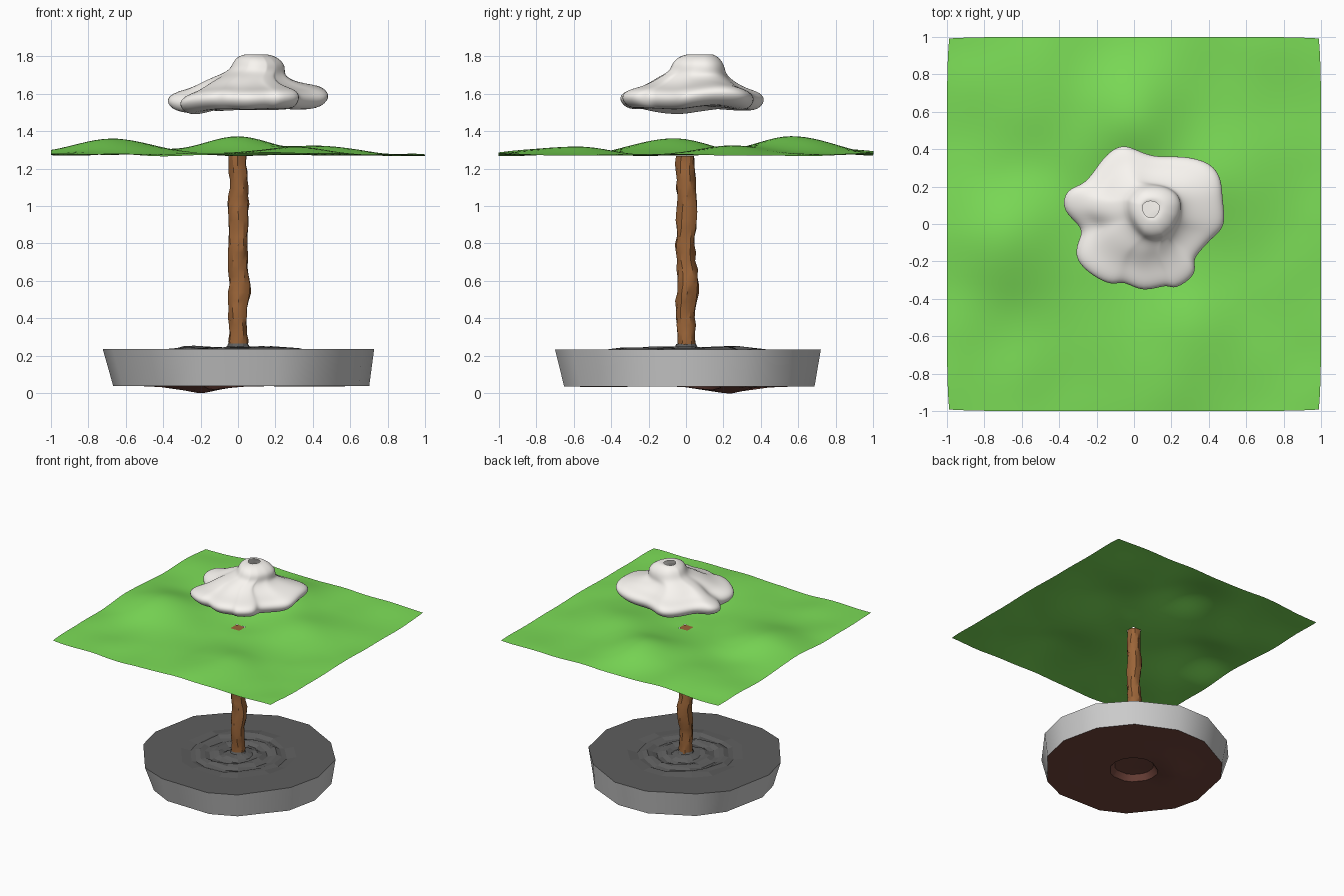
import bpy, bmesh, math, random
from mathutils import Vector, noise

if "Cube" in bpy.data.objects:
    bpy.data.objects.remove(bpy.data.objects["Cube"])

random.seed(4)


def mat(name, rgb):
    m = bpy.data.materials.new(name)
    m.diffuse_color = (*rgb, 1)
    m.use_nodes = True
    m.node_tree.nodes["Principled BSDF"].inputs["Base Color"].default_value = m.diffuse_color
    return m


def make(name, verts, faces, material=None, smooth=None):
    me = bpy.data.meshes.new(name)
    me.from_pydata(verts, [], faces)
    bm = bmesh.new()
    bm.from_mesh(me)
    bmesh.ops.recalc_face_normals(bm, faces=bm.faces)
    bm.to_mesh(me)
    bm.free()
    ob = bpy.data.objects.new(name, me)
    bpy.context.collection.objects.link(ob)
    if material:
        me.materials.append(material)
    if smooth:
        bpy.context.view_layer.objects.active = ob
        ob.select_set(True)
        bpy.ops.object.shade_smooth_by_angle(angle=math.radians(smooth))
        ob.select_set(False)
    return ob


def loft(rings, cap_first=False, cap_last=False):
    """Join equal-length closed rings with quads."""
    n = len(rings[0])
    verts = [p for r in rings for p in r]
    faces = [(k*n + i, k*n + (i+1) % n, (k+1)*n + (i+1) % n, (k+1)*n + i)
             for k in range(len(rings) - 1) for i in range(n)]
    if cap_first:
        faces.append(tuple(range(n)))
    if cap_last:
        faces.append(tuple((len(rings)-1)*n + i for i in range(n)))
    return verts, faces


def orient(ob, sign):
    """Point an open surface up (+1) or down (-1)."""
    total = sum(f.normal.z * f.area for f in ob.data.polygons)
    if total * sign < 0:
        ob.data.flip_normals()


def bump(x, y, cx, cy, h, s):
    return h * math.exp(-((x-cx)**2 + (y-cy)**2) / (2*s*s))


green = mat("grass_green", (0.2, 0.72, 0.095))
bark = mat("bark_brown", (0.33, 0.13, 0.04))
soil = mat("soil_brown", (0.17, 0.06, 0.045))
slate = mat("slate", (0.11, 0.11, 0.11))
white = mat("cloud_white", (0.95, 0.92, 0.88))

# Base disc: irregular faceted rim, flared towards the top
N = 14
ang = [2*math.pi*(i + 0.15*math.sin(3*i))/N for i in range(N)]
top_r = [0.728 + 0.01*math.sin(2.3*i) for i in range(N)]
bot_r = [0.685 + 0.02*math.cos(a - 0.6) for a in ang]
rim_top = [(r*math.cos(a), r*math.sin(a), 0.235) for r, a in zip(top_r, ang)]
rim_bot = [(r*math.cos(a), r*math.sin(a), 0.037) for r, a in zip(bot_r, ang)]
make("base_rim", *loft([rim_bot, rim_top]), None, 40)


def disc_rings(rim, z0, height, scales):
    out = []
    for s in scales:
        out.append([(x*s, y*s, z0 + (height(x*s, y*s) if s < 1 else 0))
                    for x, y, _ in rim])
    return out


# Base top: cracked ledges around the trunk
def ripple(x, y):
    d = math.hypot(x, y)
    n = noise.noise(Vector((x*6, y*6, 1.3)))
    ledge = 0.012*math.sin(d*45 + 2*math.atan2(y, x)) + 0.012*n
    return ledge * (0.08 < d < 0.4) + (0.012 if d < 0.08 else 0)


top = make("base_top", *loft(disc_rings(
    rim_top, 0.235, ripple, (1, 0.6, 0.5, 0.45, 0.4, 0.35, 0.3, 0.25, 0.2, 0.15, 0.1)),
    cap_last=True), slate)
orient(top, 1)


# Base underside: soil with a broad bulge and a central crater
def under(x, y):
    d = math.hypot(x, y)
    return (-bump(x, y, -0.21, 0.22, 0.038, 0.1) - bump(x, y, 0.5, -0.46, 0.012, 0.1)
            + (0.045 if d < 0.17 else 0))


bottom = make("base_underside", *loft(disc_rings(
    rim_bot, 0.037, under, (1, 0.85, 0.7, 0.57, 0.48, 0.4, 0.32, 0.27, 0.22, 0.1)),
    cap_last=True), soil, 40)
orient(bottom, -1)


# Trunk: knobbly column running up to an opening in the canopy sheet
def ring(r, z, n, jitter=0.0, cx=0.0, cy=0.0):
    return [(cx + (r + random.uniform(-jitter, jitter))*math.cos(2*math.pi*i/n),
             cy + (r + random.uniform(-jitter, jitter))*math.sin(2*math.pi*i/n), z)
            for i in range(n)]


rings = []
for k in range(25):
    z = 0.235 + k*(1.268 - 0.235)/24
    knot = bump(z, 0, 0.96, 0, 0.008, 0.07) + bump(z, 0, 0.57, 0, 0.012, 0.07)
    rings.append(ring(0.05 + knot*0.7, z, 12, 0.006, 0.003*math.sin(k) + knot*0.5,
                      0.004*math.cos(k*0.7) + knot*0.6))
make("trunk", *loft(rings, True, True), bark, 30)

# Small stone collar at the foot of the trunk
make("trunk_collar", *loft([ring(0.085, 0.237, 12, 0.008), ring(0.058, 0.25, 12, 0.004),
                            ring(0.052, 0.265, 12)]), slate)


# Canopy: thin rolling square sheet, open over the trunk
def land(x, y):
    z = 1.274 + bump(x, y, 0.0, 0.58, 0.095, 0.19) + bump(x, y, -0.68, -0.1, 0.09, 0.2)
    z += bump(x, y, 0.4, 0.2, 0.05, 0.17) + bump(x, y, 0.25, -0.62, 0.04, 0.2)
    z += bump(x, y, -0.55, 0.7, 0.03, 0.2)
    z += 0.014*noise.noise(Vector((x*3.2, y*3.2, 0.5)))
    w = math.exp(-(x*x + y*y)/(2*0.09**2))
    return z*(1 - w) + 1.268*w


G = 50
verts, faces = [], []
for j in range(G + 1):
    for i in range(G + 1):
        u, v = 2*i/G - 1, 2*j/G - 1
        x = u*(1 - 0.012*abs(v)**8)
        y = v*(1 - 0.008*abs(u)**8)
        verts.append((x, y, land(x, y)))
for j in range(G):
    for i in range(G):
        a = j*(G + 1) + i
        mid = (Vector(verts[a]) + Vector(verts[a + G + 2])) / 2
        if mid.xy.length > 0.045:
            faces.append((a, a + 1, a + G + 2, a + G + 1))
sheet = make("canopy_sheet", verts, faces, green, 40)
orient(sheet, 1)

# Cloud: lobed brim outline lofted up into a dome with an open tip
brim = [(0.48, 0.0), (0.42, -0.07), (0.35, -0.15), (0.32, -0.2), (0.32, -0.27),
        (0.22, -0.34), (0.17, -0.325), (0.05, -0.355), (-0.05, -0.31), (-0.12, -0.32),
        (-0.22, -0.27), (-0.3, -0.19), (-0.3, -0.1), (-0.28, -0.02), (-0.37, 0.07),
        (-0.35, 0.18), (-0.26, 0.22), (-0.18, 0.33), (-0.1, 0.4), (-0.02, 0.41),
        (0.1, 0.36), (0.25, 0.36), (0.4, 0.32), (0.46, 0.23), (0.47, 0.13)]
pts = [Vector(p) for p in brim]
# exaggerate the lobes to offset the rounding of the subdivision
pts = [p + 0.4*(p - (pts[i-1] + pts[(i+1) % len(pts)])/2) for i, p in enumerate(pts)]
# (scale of outline, z, blend to a circle, circle radius, centre x, centre y)
profile = [(0.15, 1.535, 1, 0.06, .06, .05), (0.55, 1.525, 0.3, 0.22, .06, .05),
           (0.85, 1.508, 0, 0, .06, .05), (0.98, 1.54, 0, 0, .06, .05),
           (1.02, 1.58, 0, 0, .06, .05), (0.94, 1.612, 0, 0, .06, .05),
           (0.76, 1.63, 0, 0, .06, .05), (0.62, 1.655, 0.3, 0.24, .05, .05),
           (0.48, 1.69, 0.6, 0.19, .06, .05), (0.4, 1.72, 1, 0.15, .1, .07),
           (0.3, 1.76, 1, 0.14, .11, .07), (0.2, 1.795, 1, 0.11, .1, .07),
           (0.1, 1.812, 1, 0.065, .1, .08), (0.1, 1.808, 1, 0.045, .09, .08)]
rings = []
for s, z, b, r, cx, cy in profile:
    row = []
    for x, y in pts:
        dx, dy = x - .06, y - .05
        d, a = math.hypot(dx, dy), math.atan2(dy, dx)
        rad = (1 - b)*s*d + b*r*(1 + 0.06*math.sin(3*a))
        wave = (0.01*math.sin(3*a + 0.5) + 0.01*math.sin(5*a)
                + 0.014*math.cos(a)) * min(1, s) * (1 - b)
        row.append((cx + rad*math.cos(a), cy + rad*math.sin(a), z + wave))
    rings.append(row)
cloud = make("cloud", *loft(rings, cap_first=True), white, 180)
sub = cloud.modifiers.new("smooth", 'SUBSURF')
sub.levels = sub.render_levels = 2
